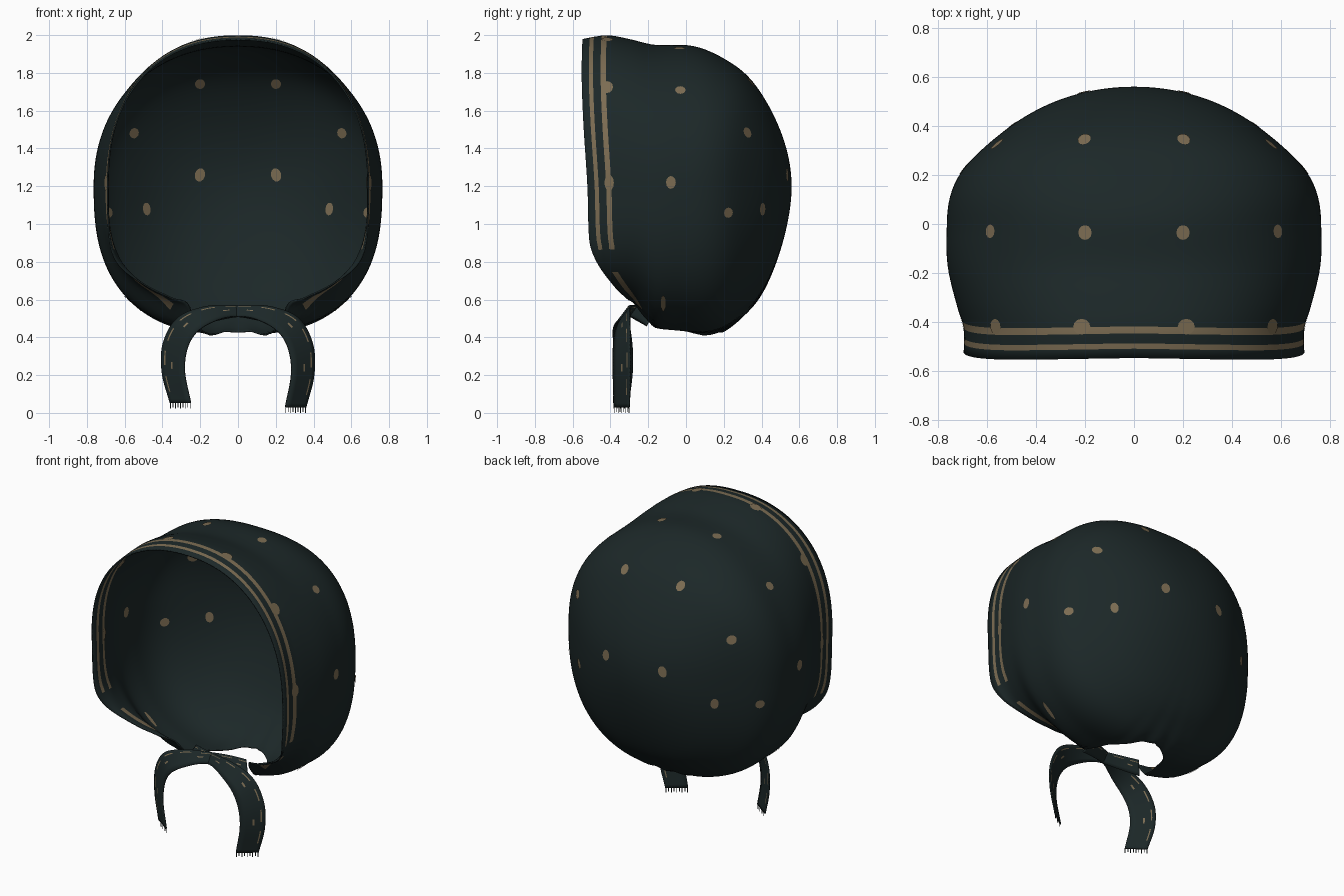
import bpy, bmesh, math
from mathutils import Vector

if "Cube" in bpy.data.objects:
    bpy.data.objects.remove(bpy.data.objects["Cube"])

def material(name, rgb):
    m = bpy.data.materials.new(name)
    m.diffuse_color = (*rgb, 1)
    m.use_nodes = True
    m.node_tree.nodes["Principled BSDF"].inputs["Base Color"].default_value = m.diffuse_color
    return m

CLOTH = material("dark_teal_cloth", (0.0115, 0.0205, 0.0210))
GOLD = material("dull_gold", (0.20, 0.150, 0.085))

def finish(bm, name, smooth=True):
    me = bpy.data.meshes.new(name)
    bmesh.ops.recalc_face_normals(bm, faces=bm.faces)
    for f in bm.faces:
        f.smooth = smooth
    bm.to_mesh(me)
    bm.free()
    ob = bpy.data.objects.new(name, me)
    bpy.context.collection.objects.link(ob)
    me.materials.append(CLOTH)
    me.materials.append(GOLD)
    return ob

def curve(*pts):
    """Smooth interpolation through (t, value) points; values may be vectors."""
    n = len(pts)
    tan = []
    for i in range(n):
        a, b = pts[max(i - 1, 0)], pts[min(i + 1, n - 1)]
        tan.append((b[1] - a[1]) * (1 / (b[0] - a[0])))

    def f(t):
        t = min(max(t, pts[0][0]), pts[-1][0])
        i = next((k for k in range(n - 1) if t <= pts[k + 1][0]), n - 2)
        h = pts[i + 1][0] - pts[i][0]
        u = (t - pts[i][0]) / h
        return (pts[i][1] * (2*u**3 - 3*u*u + 1) + tan[i] * (h * (u**3 - 2*u*u + u))
                + pts[i + 1][1] * (3*u*u - 2*u**3) + tan[i + 1] * (h * (u**3 - u*u)))
    return f

# ---- Hood form: width, crown and base of each slice from front to back ----
BACK, MID = 0.555, 1.2
width = curve((-.55, .69), (-.42, .69), (-.35, .712), (-.2, .75), (-.1, .76), (0, .758),
              (.2, .757), (.36, .718), (.45, .708), (.56, .71))
crown = curve((-.55, .775), (-.42, .795), (-.3, .775), (-.17, .745), (0, .743),
              (.2, .720), (.34, .712), (.45, .675), (.56, .62))
base = curve((-.55, .70), (-.5, .66), (-.4, .615), (-.33, .62), (-.27, .64), (-.2, .72),
             (-.16, .76), (0, .778), (.2, .815), (.3, .815), (.41, .815), (.5, .75), (.56, .65))
arch = curve((-.5, 2.3), (-.2, 2.2), (0, 2.14), (.15, 2.28), (.32, 2.5), (.56, 2.2))
square = curve((-.5, 3.5), (-.4, 2.9), (-.2, 2.65), (.2, 2.5), (.56, 2.1))
# Depth of the free edge, by angle from crown (0) to nape (180)
edge = curve((0, -.545), (40, -.552), (60, -.545), (90, -.522), (112, -.513), (118, -.495),
             (134, -.40), (150, -.31), (158, -.26), (162, -.18), (166, 0), (171, .12), (180, .19))

def surface(deg, y):
    a = math.radians(deg)
    s, c = abs(math.sin(a)), math.cos(a)
    k = math.sqrt(max(0, 1 - (y / BACK) ** 2)) if y > 0 else 1
    h, n = (crown(y), arch(y)) if c > 0 else (base(y), square(y))
    r = k * ((s / width(y)) ** n + (abs(c) / h) ** n) ** (-1 / n)
    # gathered pleats that fade away from the neck edge
    d = abs(deg)
    if d > 140:
        fade = min(1, (d - 140) / 25) * math.exp(-max(0, y - edge(d)) / .10)
        r += .007 * fade * math.cos(math.radians(d * 36))
    return Vector((r * math.sin(a), y, MID + r * c))

# ---- Hood shell ----
COLS, ROWS = 200, 44
BANDS = [0, .038, .060, .10, .128]
CHIN_BANDS = [0, .018, .03, .045, .078]
bm = bmesh.new()
rings = []
for j in range(len(BANDS) + ROWS):
    ring = []
    for i in range(COLS):
        deg = -180 + 360 * i / COLS
        mix = min(1, max(0, (abs(deg) - 116) / 8))
        offs = [a + (b - a) * mix for a, b in zip(BANDS, CHIN_BANDS)]
        y0 = edge(abs(deg))
        if j < len(BANDS):
            y = y0 + offs[j]
        else:
            y0 += offs[-1]
            y = y0 + (BACK - y0) * math.sin((j - len(BANDS) + 1) / (ROWS + 1) * math.pi / 2)
        ring.append(bm.verts.new(surface(deg, y)))
    rings.append(ring)
for j in range(len(rings) - 1):
    for i in range(COLS):
        k = (i + 1) % COLS
        f = bm.faces.new((rings[j][i], rings[j][k], rings[j + 1][k], rings[j + 1][i]))
        d = abs(-180 + 360 * (i + .5) / COLS)
        # two trim stripes; the inner one carries on under the chin
        if (j == 1 and d < 117) or (j == 3 and (d < 117 or 128 < d < 152)):
            f.material_index = 1
pole = bm.verts.new((0, BACK, MID))
for i in range(COLS):
    bm.faces.new((rings[-1][i], rings[-1][(i + 1) % COLS], pole))
hood = finish(bm, "hood_shell")
mod = hood.modifiers.new("cloth_thickness", "SOLIDIFY")
mod.thickness = .008
mod.offset = 0

# ---- Spots on both faces of the cloth, mirrored: angle, depth, half sizes ----
SPOTS = [(15.3, -.035, .028, .030), (49, -.03, .027, .028), (88.5, -.08, .034, .026),
         (20.3, .34, .027, .034), (63, .32, .028, .032), (73.5, .53, .036, .028),
         (104, .40, .034, .025), (101.5, .22, .027, .030),
         (15.3, -.418, .036, .032), (47, -.418, .038, .032), (88.5, -.405, .042, .026),
         (138, -.12, .065, .013)]
bm = bmesh.new()
for deg0, y, r1, r2 in SPOTS:
    for deg in (deg0, -deg0):
        p = surface(deg, y)
        t1 = (surface(deg + .5, y) - surface(deg - .5, y)).normalized()
        n = t1.cross(surface(deg, y + .005) - surface(deg, y - .005)).normalized()
        t2 = n.cross(t1)
        for side in (-.0072, .0072):
            ring = [p + n * side + t1 * (r1 * math.cos(q * math.pi / 6))
                    + t2 * (r2 * math.sin(q * math.pi / 6)) for q in range(12)]
            f = bm.faces.new([bm.verts.new(v) for v in ring])
            f.material_index = 1
finish(bm, "hood_spots", smooth=False)

# ---- Tie ribbons: centre path and half-width vector along it ----
path = curve(*[(i, Vector(p)) for i, p in enumerate([
    (-.20, -.19, .50), (-.10, -.245, .525), (.03, -.29, .54), (.16, -.325, .52),
    (.272, -.338, .46), (.333, -.34, .345), (.342, -.34, .20), (.305, -.34, .03)])])
half = curve(*[(i, Vector(p)) for i, p in enumerate([
    (.02, .02, .04), (.01, .02, .035), (.005, .02, .03), (.025, .03, .04),
    (.05, .04, .04), (.063, .045, .018), (.06, .045, 0), (.055, .04, 0)])])
ACROSS = [-1, -.5, 0, .15, .62, .72, 1]
STEPS = 56

def ribbon_point(t, u, sx):
    p = path(t) + half(t) * u
    if sx < 0:
        p.z += .025 * max(0, 1 - p.z / .5)
        p.y += .012 * math.sin(t * 1.4)
    return Vector((p.x * sx, p.y, p.z))

for sx, side in ((1, "right"), (-1, "left")):
    bm = bmesh.new()
    grid = [[bm.verts.new(ribbon_point(7 * i / STEPS, u, sx)) for u in ACROSS]
            for i in range(STEPS + 1)]
    for i in range(STEPS):
        for k in range(len(ACROSS) - 1):
            f = bm.faces.new((grid[i][k], grid[i][k + 1], grid[i + 1][k + 1], grid[i + 1][k]))
            # broken edge stripe and small flecks
            if (k == 4 and i % 7 < 4) or (k == 2 and i % 14 in (3, 4)):
                f.material_index = 1
    ob = finish(bm, side + "_tie_ribbon")
    mod = ob.modifiers.new("cloth_thickness", "SOLIDIFY")
    mod.thickness = .008
    mod.offset = 0

    # frayed threads at the ribbon end
    bm = bmesh.new()
    for q in range(9):
        u = -.95 + q * .2375
        a, b = ribbon_point(7, u - .04, sx), ribbon_point(7, u + .04, sx)
        drop = Vector((0, 0, -.03 + .006 * (q % 2)))
        bm.faces.new([bm.verts.new(v) for v in (a, b, b + drop, a + drop)])
    finish(bm, side + "_ribbon_fringe", smooth=False)
